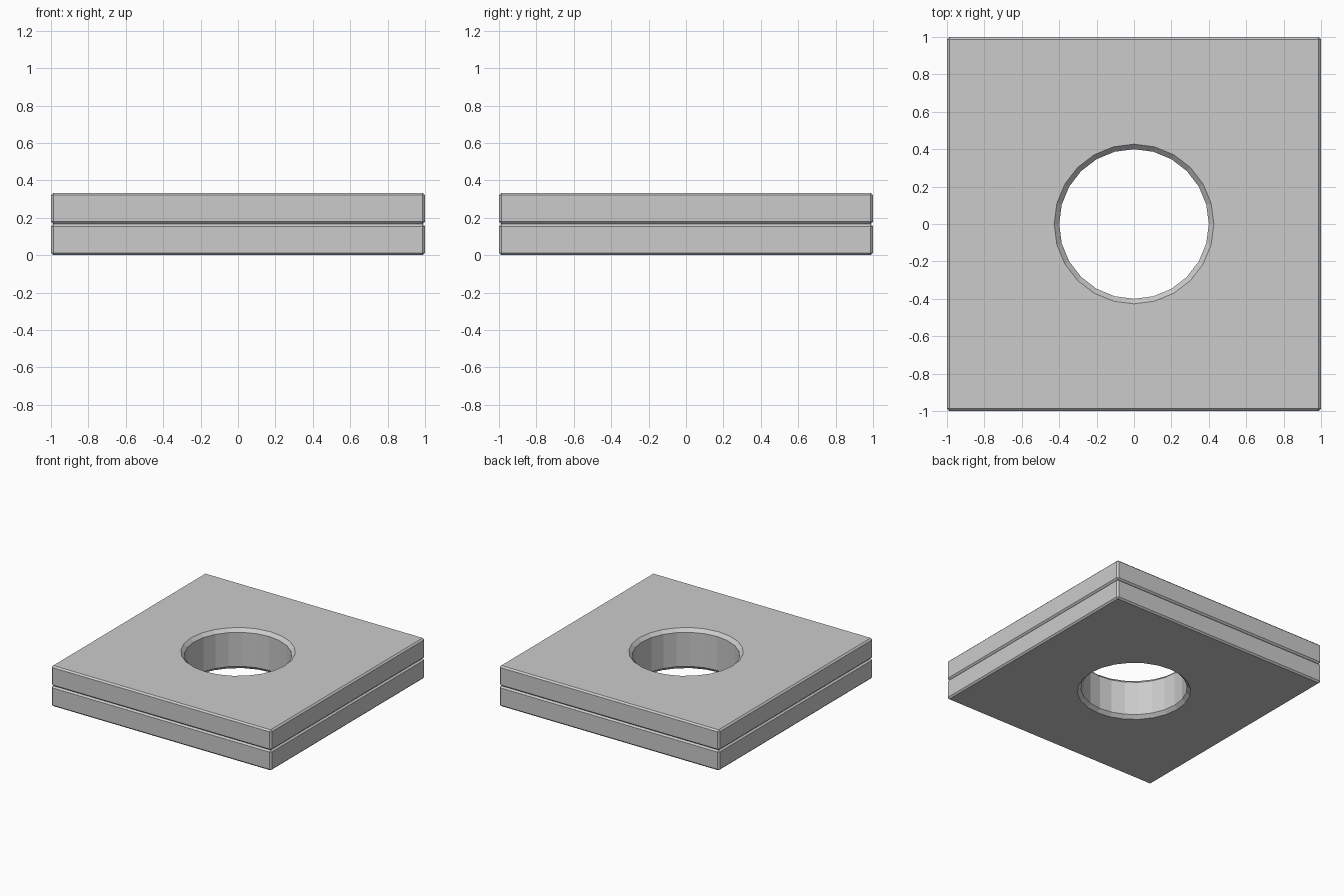
import bpy, bmesh, math

if "Cube" in bpy.data.objects:
    bpy.data.objects.remove(bpy.data.objects["Cube"])

H = 1 / 3        # total height
C = 0.0125       # outer edge chamfer
R, B = 0.4, 0.027  # hole radius and its chamfer
SIDES = 24

bm = bmesh.new()


def square_ring(z, h):
    """Square outline of half-size h whose corners are cut at 1 - C."""
    k = 1 - C
    pts = [(h, -k), (h, k), (k, h), (-k, h), (-h, k), (-h, -k), (-k, -h), (k, -h)]
    return [bm.verts.new((x, y, z)) for x, y in pts]


def round_ring(z, r):
    angles = [2 * math.pi * i / SIDES for i in range(SIDES)]
    return [bm.verts.new((r * math.cos(a), r * math.sin(a), z)) for a in angles]


def loft(rings):
    for a, b in zip(rings, rings[1:]):
        n = len(a)
        for i in range(n):
            j = (i + 1) % n
            bm.faces.new((a[i], a[j], b[j], b[i]))


# Outer wall: two chamfered slabs meeting in a V groove
M = H / 2
loft([square_ring(z, h) for z, h in (
    (0, 1 - C), (C, 1), (M - C, 1), (M, 1 - C), (M + C, 1), (H - C, 1), (H, 1 - C))])

# Through hole with a chamfer at both ends
loft([round_ring(z, r) for z, r in ((0, R + B), (B, R), (H - B, R), (H, R + B))])

bmesh.ops.remove_doubles(bm, verts=bm.verts, dist=1e-5)

# Top and bottom faces around the hole
for z in (0, H):
    rim = [e for e in bm.edges
           if e.is_boundary and all(abs(v.co.z - z) < 1e-5 for v in e.verts)]
    bmesh.ops.triangle_fill(bm, edges=rim, use_beauty=True)

bmesh.ops.recalc_face_normals(bm, faces=bm.faces)
mesh = bpy.data.meshes.new("double_plate")
bm.to_mesh(mesh)
bm.free()
bpy.context.collection.objects.link(bpy.data.objects.new("double_plate", mesh))
